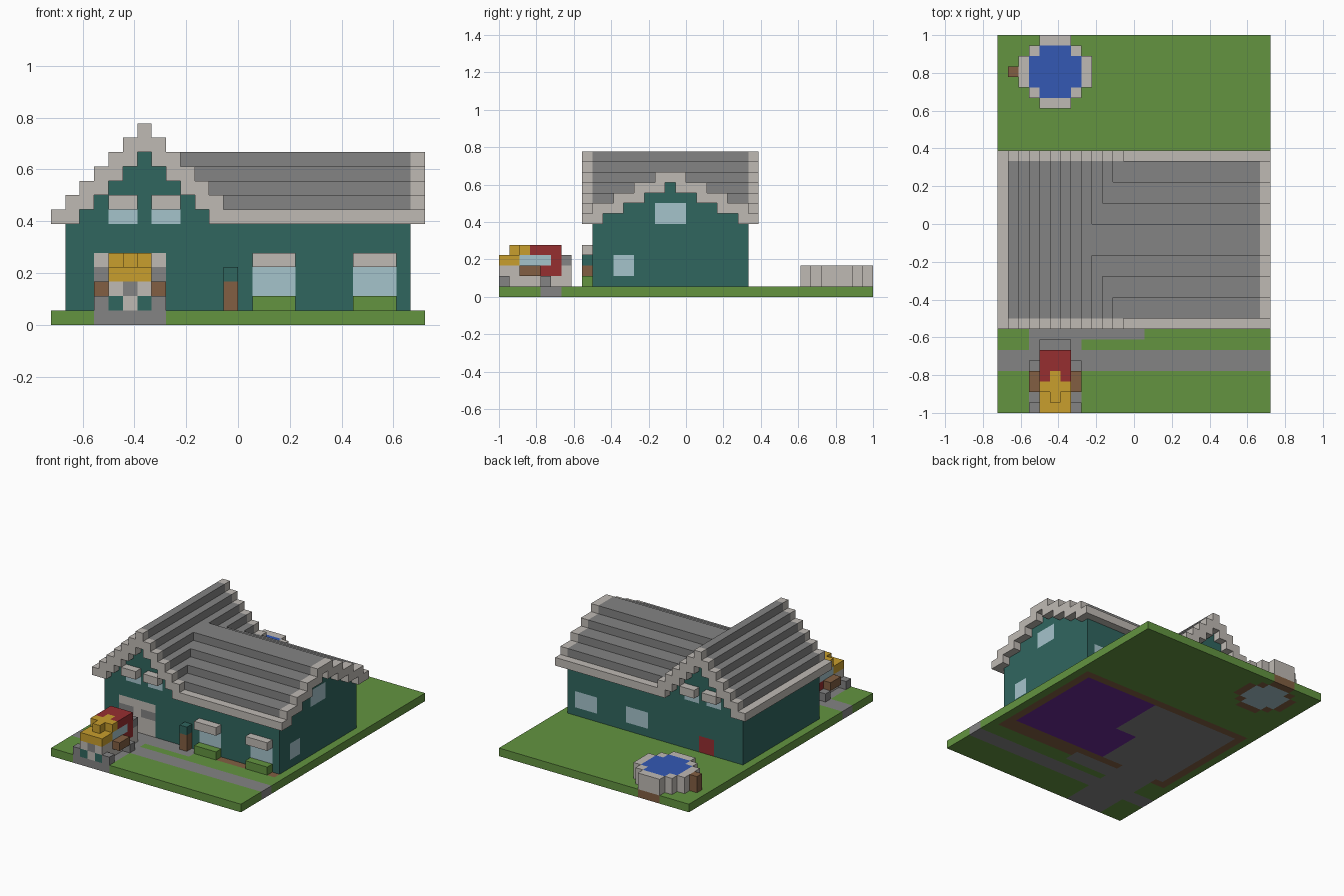
import bpy
import bmesh
from mathutils import Vector

cube = bpy.data.objects.get("Cube")
if cube:
    bpy.data.objects.remove(cube, do_unlink=True)

U = 1 / 18                       # edge of one block
ORIGIN = Vector((13, 18, 0))     # block grid centre

COLOURS = {
    "teal_paint": "30665F", "pale_trim": "BFBAB4", "grey_slate": "838383",
    "lawn_green": "639440", "cab_yellow": "C99F2D", "deep_red": "962E30",
    "earth_brown": "825F42", "window_glass": "A5C3CB", "pool_blue": "3358B4",
    "floor_purple": "6C2A96",
}
NAMES = list(COLOURS)
TEAL, PALE, GREY, GREEN, YELLOW, RED, BROWN, GLASS, BLUE, PURPLE = range(len(NAMES))


def linear(text):
    channels = [int(text[i:i + 2], 16) / 255 for i in (0, 2, 4)]
    return [c / 12.92 if c < 0.04045 else ((c + 0.055) / 1.055) ** 2.4
            for c in channels] + [1.0]


MATERIALS = []
for name in NAMES:
    mat = bpy.data.materials.new(name)
    mat.use_nodes = True
    mat.diffuse_color = linear(COLOURS[name])
    bsdf = mat.node_tree.nodes["Principled BSDF"]
    bsdf.inputs["Base Color"].default_value = mat.diffuse_color
    bsdf.inputs["Roughness"].default_value = 0.9
    MATERIALS.append(mat)

parts = {}


def fill(part, colour, x, y, z):
    """Fill a range of blocks in a part, replacing what is there."""
    blocks = parts.setdefault(part, {})
    for i in range(*x):
        for j in range(*y):
            for k in range(*z):
                blocks[i, j, k] = colour


def build(part, blocks):
    """Skin the outside of the blocks, then join flat areas of one colour."""
    bm = bmesh.new()
    verts = {}

    def vert(p):
        key = tuple(p)
        if key not in verts:
            verts[key] = bm.verts.new((Vector(p) - ORIGIN) * U)
        return verts[key]

    for cell, colour in blocks.items():
        for axis in range(3):
            b, c = (axis + 1) % 3, (axis + 2) % 3
            for side in (0, 1):
                beyond = list(cell)
                beyond[axis] += 2 * side - 1
                if tuple(beyond) in blocks:
                    continue
                ring = []
                for db, dc in ((0, 0), (1, 0), (1, 1), (0, 1)):
                    p = list(cell)
                    p[axis] += side
                    p[b] += db
                    p[c] += dc
                    ring.append(vert(p))
                face = bm.faces.new(ring if side else ring[::-1])
                face.material_index = colour
    bmesh.ops.dissolve_limit(bm, angle_limit=0.01, verts=bm.verts[:],
                             edges=bm.edges[:], delimit={"MATERIAL"})
    bmesh.ops.triangulate(bm, faces=[f for f in bm.faces if len(f.verts) > 4])
    mesh = bpy.data.meshes.new(part)
    bm.to_mesh(mesh)
    bm.free()
    used = sorted({p.material_index for p in mesh.polygons})
    for index in used:
        mesh.materials.append(MATERIALS[index])
    for p in mesh.polygons:
        p.material_index = used.index(p.material_index)
    bpy.context.collection.objects.link(bpy.data.objects.new(part, mesh))


# Ground: lawn, road, drive, path, flower bed and house floors
BASE = (0, 1)
fill("ground", GREEN, (0, 26), (0, 36), BASE)
fill("ground", GREY, (0, 26), (4, 6), BASE)
fill("ground", GREY, (3, 14), (7, 9), BASE)
fill("ground", BROWN, (14, 25), (8, 9), BASE)
fill("ground", BROWN, (1, 25), (9, 24), BASE)
fill("ground", GREY, (2, 14), (10, 23), BASE)
fill("ground", PURPLE, (14, 24), (10, 23), BASE)
fill("ground", PURPLE, (11, 14), (10, 16), BASE)
fill("ground", GREY, (3, 8), (0, 10), BASE)

# Walls: four sides and the stepped gable ends
for y in (9, 23):
    fill("walls", TEAL, (1, 25), (y, y + 1), (1, 7))
    for k in range(5):
        fill("walls", TEAL, (k + 2, 11 - k), (y, y + 1), (7 + k, 8 + k))
for x in (1, 24):
    fill("walls", TEAL, (x, x + 1), (9, 24), (1, 7))
for k in range(4):
    fill("walls", TEAL, (24, 25), (10 + 2 * k, 23 - 2 * k), (7 + k, 8 + k))

# Windows and doors, set flush in the walls
for y in (9, 23):
    for x in (14, 21):
        fill("walls", GLASS, (x, x + 3), (y, y + 1), (2, 4))
    for x in (4, 7):
        fill("walls", GLASS, (x, x + 2), (y, y + 1), (7, 8))
fill("walls", GLASS, (24, 25), (11, 13), (2, 4))
fill("walls", GLASS, (24, 25), (15, 18), (7, 9))
fill("walls", PALE, (3, 8), (9, 10), (1, 5))
for x in (3, 6):
    fill("walls", GREY, (x, x + 2), (9, 10), (3, 4))
fill("walls", RED, (5, 7), (23, 24), (1, 3))

# Lintels and planters
for x in (14, 21):
    fill("window_lintels", PALE, (x, x + 3), (8, 9), (4, 5))
    fill("planters", GREEN, (x, x + 3), (8, 9), (1, 2))
for y in (8, 24):
    for x in (4, 7):
        fill("window_lintels", PALE, (x, x + 2), (y, y + 1), (8, 9))

# Main roof: stepped courses with a pale eave and end
for k in range(5):
    start, stop = max(8, 7 + 2 * k), 10 + 2 * k
    for y in ((start, stop), (33 - stop, 33 - start)):
        fill("roof", GREY if k else PALE, (12 - k, 25), y, (7 + k, 8 + k))
        fill("roof", PALE, (25, 26), y, (7 + k, 8 + k))

# Cross roof: steeper courses with pale ends
for k in range(7):
    for x in ((k, min(k + 2, 13 - k)), (max(k, 11 - k), 13 - k)):
        fill("roof", PALE, x, (8, 25), (7 + k, 8 + k))
        if k:
            fill("roof", GREY, x, (9, 24), (7 + k, 8 + k))

# Post box
fill("post_box", BROWN, (12, 13), (8, 9), (1, 3))
fill("post_box", TEAL, (12, 13), (8, 9), (3, 4))

# Pool: round rim, water and a step; its footing shows under the ground
for inset, colour, under in ((0, PALE, BROWN), (1, BLUE, GLASS)):
    lo, hi = inset, 7 - inset
    corner = 2 - inset
    for j in range(lo, hi):
        trim = max(0, corner - min(j - lo, hi - 1 - j))
        x = (2 + lo + trim, 2 + hi - trim)
        fill("pool", colour, x, (29 + j, 30 + j), (1, 3))
        fill("ground", under, x, (29 + j, 30 + j), BASE)
fill("pool_step", BROWN, (1, 2), (32, 33), (1, 3))

# Car body, bonnet, cabin and rear shelf
fill("car_body", PALE, (4, 7), (0, 7), (1, 3))
fill("car_body", RED, (4, 7), (4, 6), (2, 5))
fill("car_body", RED, (4, 7), (3, 4), (4, 5))
fill("car_body", YELLOW, (4, 7), (0, 2), (3, 4))
fill("car_body", YELLOW, (4, 7), (2, 3), (4, 5))
fill("car_body", YELLOW, (5, 6), (1, 4), (4, 5))
fill("car_body", GLASS, (4, 7), (2, 5), (3, 4))
fill("car_body", GREY, (4, 7), (6, 7), (3, 4))
fill("car_body", GREY, (5, 6), (0, 1), (2, 3))

# Car lamps, wheels and side steps
for x in (4, 6):
    fill("car_body", TEAL, (x, x + 1), (0, 1), (1, 2))
for x in (3, 7):
    for y in (0, 4):
        fill("car_wheels", GREY, (x, x + 1), (y, y + 1), (1, 2))
    fill("car_side_steps", BROWN, (x, x + 1), (2, 4), (2, 3))

for part, blocks in parts.items():
    build(part, blocks)
